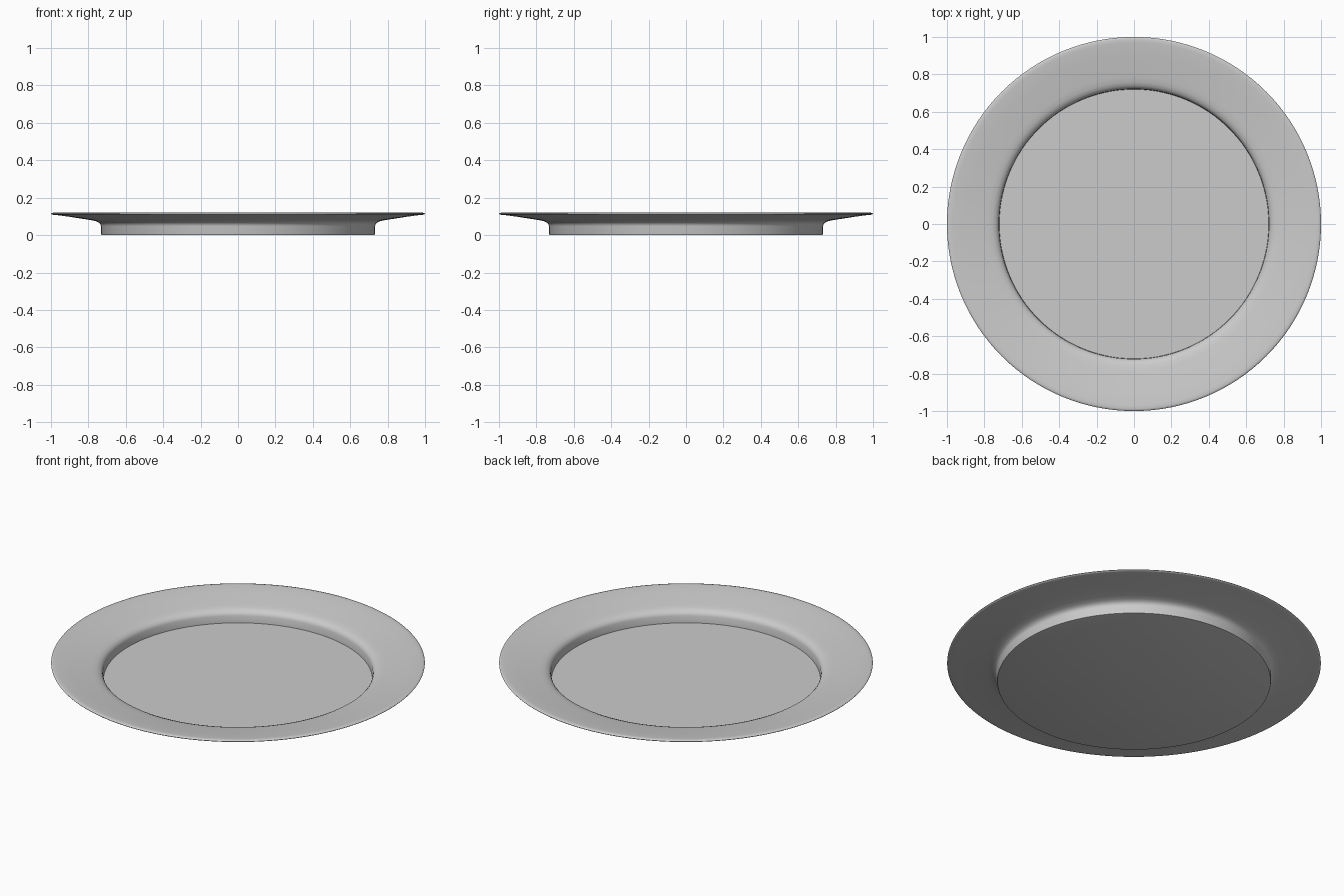
import bpy, bmesh, math

if "Cube" in bpy.data.objects:
    bpy.data.objects.remove(bpy.data.objects["Cube"])

# Half section of the plate: underside, foot, rim, lip and sunken floor
profile = [
    (0.0, 0.0), (0.725, 0.0), (0.731, 0.002), (0.733, 0.008), (0.733, 0.048),
    (0.736, 0.058), (0.744, 0.067), (0.758, 0.074), (0.785, 0.080),
    (0.83, 0.087), (0.90, 0.098), (0.96, 0.106), (0.99, 0.109),
    (0.998, 0.111), (1.0, 0.114), (0.997, 0.118), (0.988, 0.120),
    (0.97, 0.119), (0.90, 0.109), (0.83, 0.098), (0.785, 0.091),
    (0.758, 0.086), (0.738, 0.078), (0.727, 0.067), (0.722, 0.055),
    (0.720, 0.014), (0.0, 0.014),
]

# Spin the section around the vertical axis
bm = bmesh.new()
verts = [bm.verts.new((r, 0, z)) for r, z in profile]
edges = [bm.edges.new(pair) for pair in zip(verts, verts[1:])]
bmesh.ops.spin(bm, geom=verts + edges, cent=(0, 0, 0), axis=(0, 0, 1),
               angle=math.tau, steps=128, use_merge=True)
bmesh.ops.remove_doubles(bm, verts=bm.verts, dist=1e-5)
bmesh.ops.recalc_face_normals(bm, faces=bm.faces)

mesh = bpy.data.meshes.new("plate")
bm.to_mesh(mesh)
bm.free()
plate = bpy.data.objects.new("plate", mesh)
bpy.context.collection.objects.link(plate)

# Smooth shading with a crisp crease around the floor
bpy.context.view_layer.objects.active = plate
plate.select_set(True)
bpy.ops.object.shade_smooth_by_angle(angle=math.radians(50))
